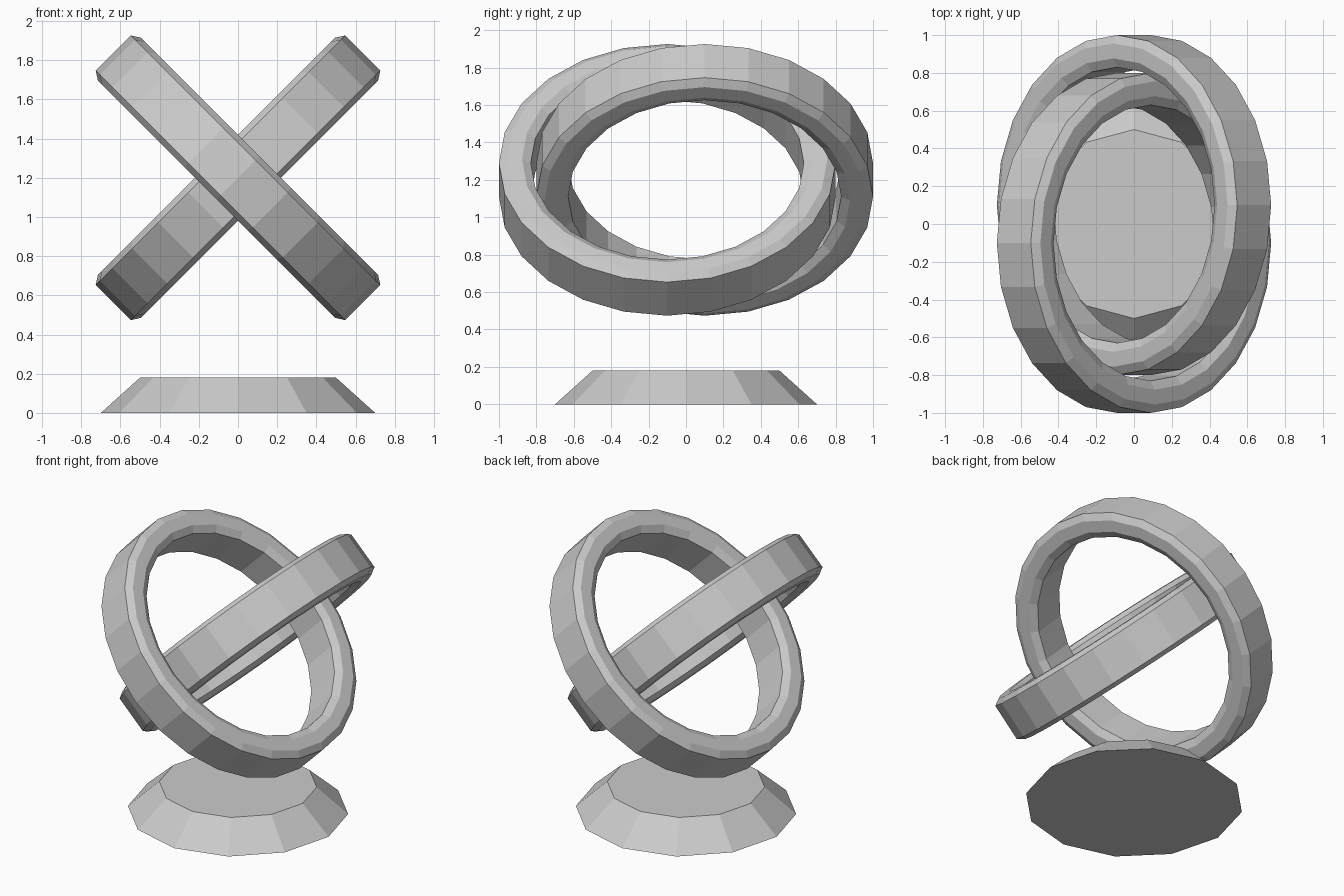
import bpy, bmesh
from math import sin, cos, pi, radians
from mathutils import Matrix

if "Cube" in bpy.data.objects:
    bpy.data.objects.remove(bpy.data.objects["Cube"])

# half of the ring cross-section (radius, half width), mirrored below
HALF = [(0.9, 0.127), (0.856, 0.155), (0.777, 0.155), (0.73, 0.127)]
PROFILE = HALF + [(r, -v) for r, v in reversed(HALF)]


def finish(name, bm):
    bmesh.ops.recalc_face_normals(bm, faces=bm.faces)
    mesh = bpy.data.meshes.new(name)
    bm.to_mesh(mesh)
    bm.free()
    obj = bpy.data.objects.new(name, mesh)
    bpy.context.collection.objects.link(obj)
    return obj


def ring(name, y, tilt, segments=24):
    bm = bmesh.new()
    loops = []
    for i in range(segments):
        a = 2 * pi * i / segments
        loops.append([bm.verts.new((r * cos(a), r * sin(a), v)) for r, v in PROFILE])
    n = len(PROFILE)
    for i in range(segments):
        p, q = loops[i], loops[(i + 1) % segments]
        for j in range(n):
            k = (j + 1) % n
            bm.faces.new((p[j], q[j], q[k], p[k]))
    bm.transform(Matrix.Translation((0, y, 1.2)) @ Matrix.Rotation(radians(tilt), 4, 'Y'))
    return finish(name, bm)


# two crossed rings, offset from each other front to back
ring("front_ring", -0.1, 45)
ring("back_ring", 0.1, -45)

# tapered twelve-sided base
bm = bmesh.new()
bmesh.ops.create_cone(bm, cap_ends=True, segments=12, radius1=0.7, radius2=0.5,
                      depth=0.18, matrix=Matrix.Translation((0, 0, 0.09)))
finish("base", bm)
